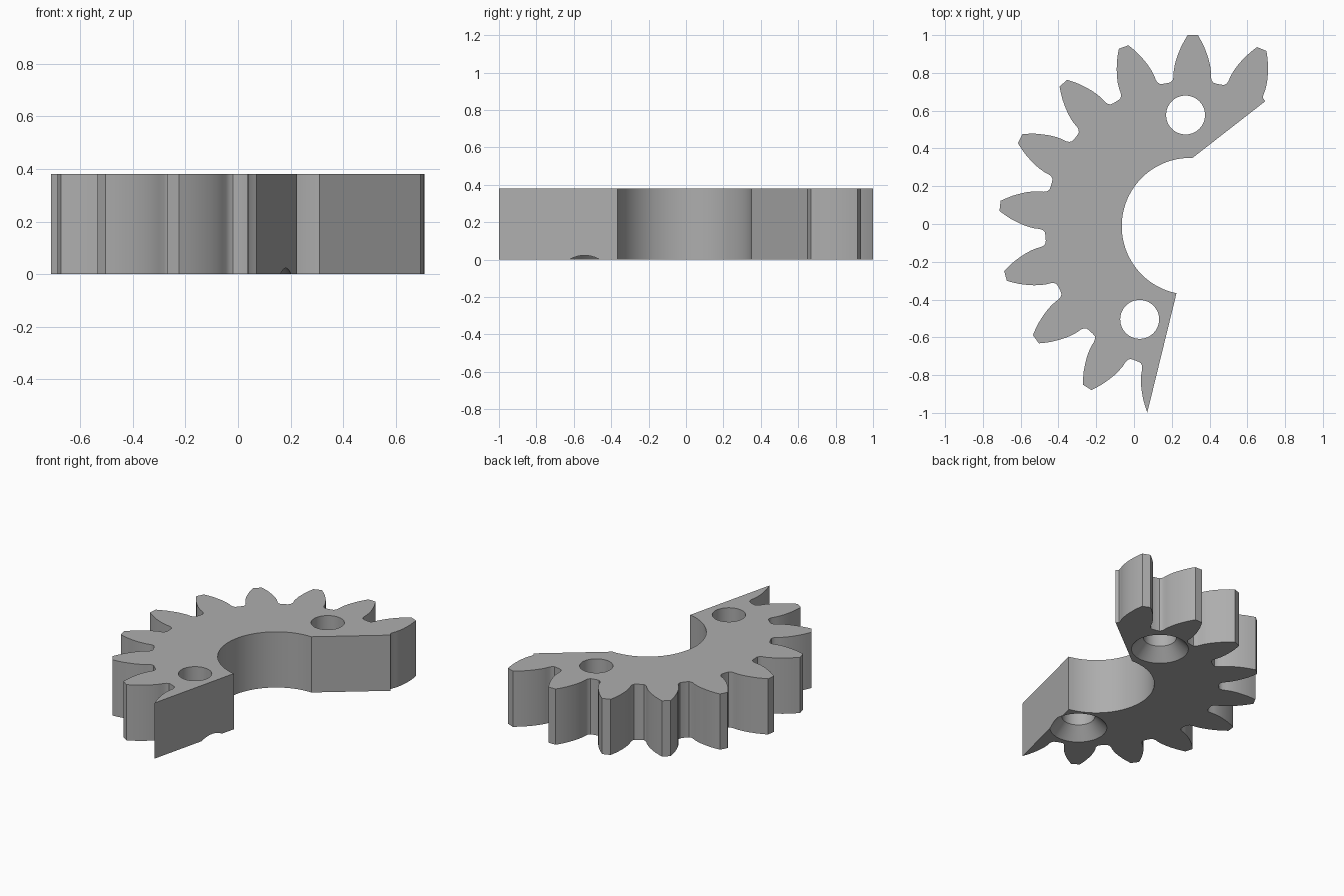
import bpy, bmesh
from math import radians, sin, cos, pi
from mathutils import Vector, Matrix

old = bpy.data.objects.get("Cube")
if old:
    bpy.data.objects.remove(old, do_unlink=True)

CENTRE = Vector((0.297, -0.012))
PITCH = 2 * pi / 17
FIRST = radians(68.0)
TEETH = 10
BORE = 0.362
HEIGHT = 0.38

steel = bpy.data.materials.new("plain grey")
steel.use_nodes = True
GREY = (0.42, 0.42, 0.42, 1)
steel.diffuse_color = GREY
steel.node_tree.nodes["Principled BSDF"].inputs["Base Color"].default_value = GREY


def make_object(name, bm):
    bmesh.ops.recalc_face_normals(bm, faces=bm.faces)
    mesh = bpy.data.meshes.new(name)
    bm.to_mesh(mesh)
    bm.free()
    mesh.materials.append(steel)
    ob = bpy.data.objects.new(name, mesh)
    bpy.context.collection.objects.link(ob)
    return ob


# Half tooth: (half width, distance from gear centre), root to tip
flank = [(0.127, 0.757), (0.112, 0.762), (0.103, 0.774), (0.099, 0.79),
         (0.099, 0.815), (0.095, 0.845), (0.087, 0.88), (0.075, 0.915),
         (0.061, 0.95), (0.044, 0.983), (0.027, 1.012)]


def tooth_point(angle, side, half, radius):
    out = Vector((cos(angle), sin(angle)))
    across = Vector((-sin(angle), cos(angle)))
    return CENTRE + out * radius + across * half * side


# Outline: slanted end, teeth, straight cut through the last tooth, bore arc
outline = [Vector((0.695, 0.65))]
for k in range(TEETH):
    angle = FIRST + k * PITCH
    rising = flank[2:] if k == 0 else flank
    outline += [tooth_point(angle, -1, *p) for p in rising]
    if k < TEETH - 1:
        outline += [tooth_point(angle, 1, *p) for p in reversed(flank)]
STEPS = 40
for i in range(STEPS + 1):
    a = radians(258.5 + (88 - 258.5) * i / STEPS)
    outline.append(CENTRE + BORE * Vector((cos(a), sin(a))))

bm = bmesh.new()
base = bm.faces.new([bm.verts.new((p.x, p.y, 0)) for p in outline])
top = bmesh.ops.extrude_face_region(bm, geom=[base])
bmesh.ops.translate(bm, vec=(0, 0, HEIGHT),
                    verts=[v for v in top["geom"] if isinstance(v, bmesh.types.BMVert)])
gear = make_object("gear_segment", bm)


# Screw holes, countersunk from below
def screw_cutter(name, x, y):
    bm = bmesh.new()
    profile = [(0, -0.05), (0.225, -0.05), (0.103, 0.08), (0.103, 0.5), (0, 0.5)]
    verts = [bm.verts.new((r, 0, z)) for r, z in profile]
    edges = [bm.edges.new(pair) for pair in zip(verts, verts[1:])]
    bmesh.ops.spin(bm, geom=verts + edges, cent=(0, 0, 0), axis=(0, 0, 1),
                   angle=2 * pi, steps=64)
    bmesh.ops.remove_doubles(bm, verts=bm.verts, dist=1e-5)
    bmesh.ops.transform(bm, matrix=Matrix.Translation((x, y, 0)), verts=bm.verts)
    return make_object(name, bm)


bpy.context.view_layer.objects.active = gear
gear.select_set(True)
for name, x, y in [("upper_screw_cutter", 0.273, 0.577), ("lower_screw_cutter", 0.03, -0.505)]:
    cutter = screw_cutter(name, x, y)
    mod = gear.modifiers.new(name, "BOOLEAN")
    mod.operation = "DIFFERENCE"
    mod.solver = "EXACT"
    mod.object = cutter
    bpy.ops.object.modifier_apply(modifier=mod.name)
    bpy.data.objects.remove(cutter, do_unlink=True)

# Smooth flanks, crisp edges
bpy.ops.object.select_all(action="DESELECT")
gear.select_set(True)
bpy.context.view_layer.objects.active = gear
bpy.ops.object.shade_smooth_by_angle(angle=radians(30))
